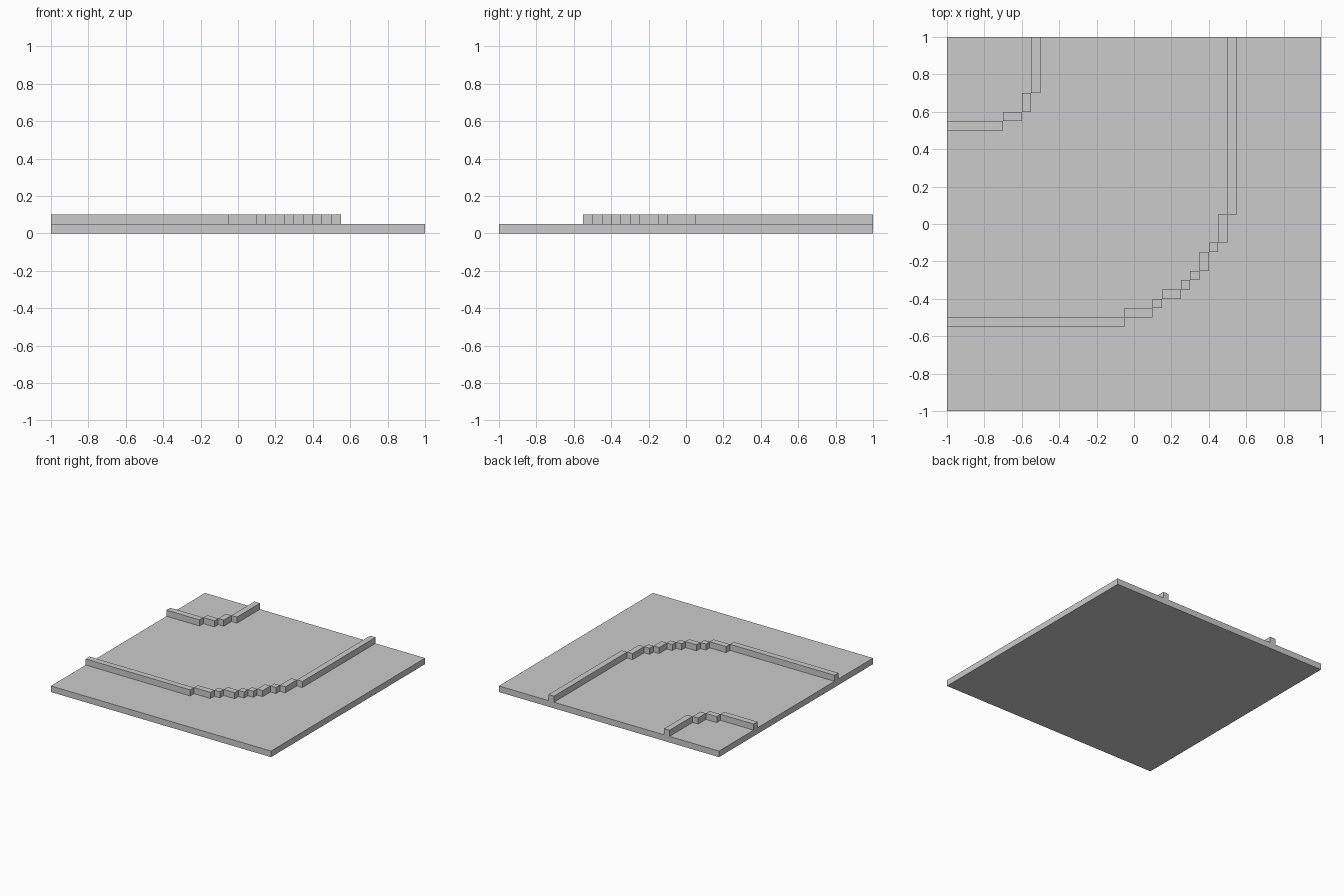
import bpy
import bmesh
from mathutils import Matrix, Vector

if "Cube" in bpy.data.objects:
    bpy.data.objects.remove(bpy.data.objects["Cube"])

Z0, Z1 = 0.05, 0.10  # curb bottom and top


def add_box(bm, x0, x1, y0, y1, z0, z1):
    centre = Vector(((x0 + x1) / 2, (y0 + y1) / 2, (z0 + z1) / 2))
    size = Matrix.Diagonal((x1 - x0, y1 - y0, z1 - z0, 1))
    bmesh.ops.create_cube(bm, size=1, matrix=Matrix.Translation(centre) @ size)


def make_object(name, boxes):
    bm = bmesh.new()
    for box in boxes:
        add_box(bm, *box)
    mesh = bpy.data.meshes.new(name)
    bm.to_mesh(mesh)
    bm.free()
    bpy.context.collection.objects.link(bpy.data.objects.new(name, mesh))


def curb(name, half):
    """Stepped curb: each block plus its mirror image across the tile diagonal."""
    boxes = []
    for x0, x1, y0, y1 in half:
        boxes.append((x0, x1, y0, y1, Z0, Z1))
        boxes.append((-y1, -y0, -x1, -x0, Z0, Z1))
    make_object(name, boxes)


# Ground tile
make_object("road_tile", [(-1, 1, -1, 1, 0, Z0)])

# Curb on the outside of the bend
curb("outer_curb", [
    (0.50, 0.55, 0.05, 1.00),
    (0.45, 0.50, -0.10, 0.05),
    (0.40, 0.45, -0.15, -0.10),
    (0.35, 0.40, -0.25, -0.15),
    (0.30, 0.35, -0.30, -0.25),
])

# Curb on the inside of the bend
curb("inner_curb", [
    (-0.55, -0.50, 0.70, 1.00),
    (-0.60, -0.55, 0.60, 0.70),
])
